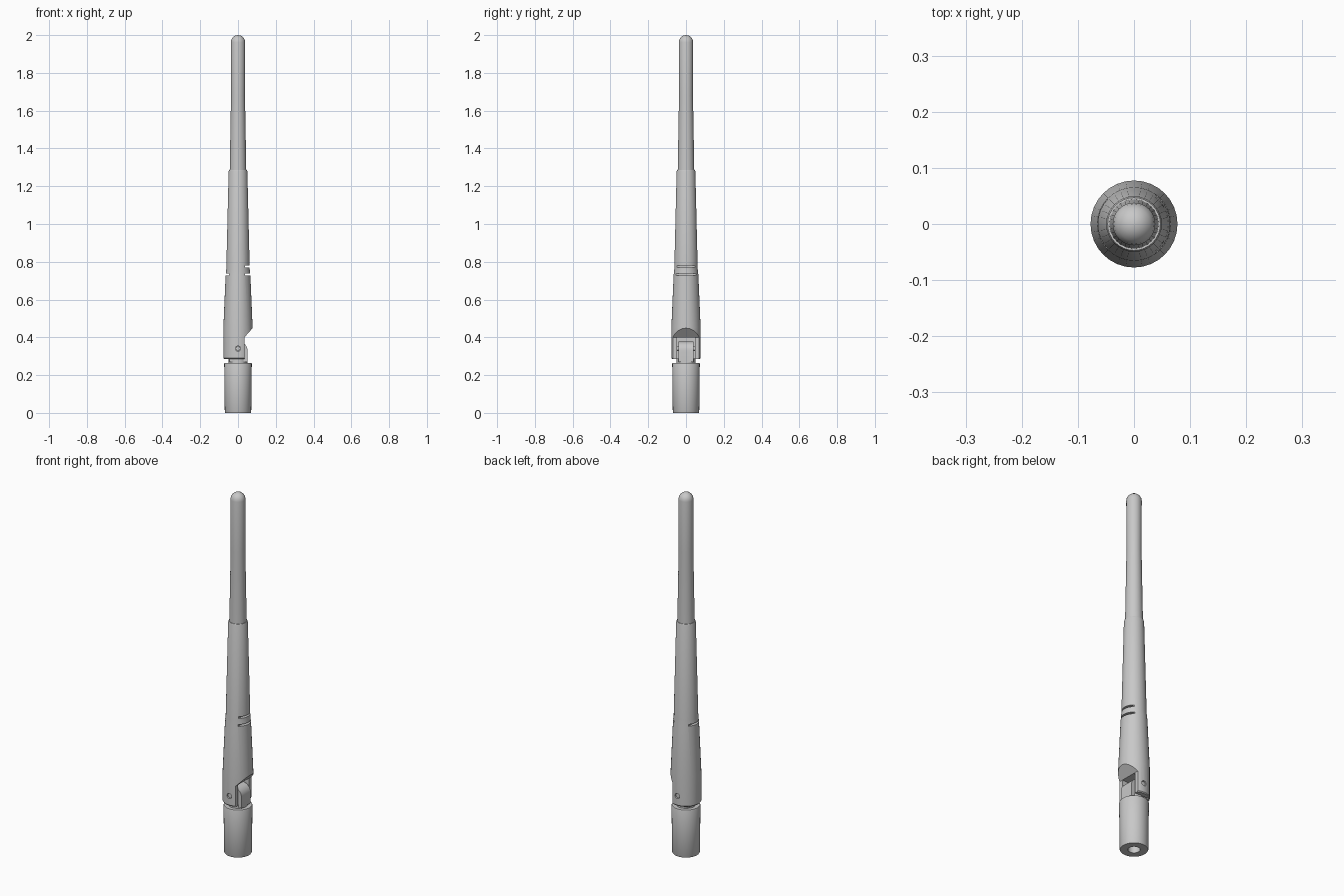
import bpy, bmesh, math

if "Cube" in bpy.data.objects:
    bpy.data.objects.remove(bpy.data.objects["Cube"], do_unlink=True)

grey = bpy.data.materials.new("plain_grey")
grey.use_nodes = True
grey.diffuse_color = (0.58, 0.58, 0.58, 1)
grey.node_tree.nodes["Principled BSDF"].inputs["Base Color"].default_value = grey.diffuse_color


def make(name, bm):
    bmesh.ops.recalc_face_normals(bm, faces=bm.faces)
    mesh = bpy.data.meshes.new(name)
    bm.to_mesh(mesh)
    bm.free()
    mesh.materials.append(grey)
    obj = bpy.data.objects.new(name, mesh)
    bpy.context.collection.objects.link(obj)
    return obj


def turned(name, profile, sides=32):
    """Lathe a list of (radius, height) into a closed solid."""
    bm = bmesh.new()
    rings = []
    for r, z in profile:
        rings.append([bm.verts.new((r * math.cos(2 * math.pi * i / sides),
                                    r * math.sin(2 * math.pi * i / sides), z))
                      for i in range(sides)])
    for a, b in zip(rings, rings[1:]):
        for i in range(sides):
            j = (i + 1) % sides
            bm.faces.new((a[i], a[j], b[j], b[i]))
    bm.faces.new(rings[0])
    bm.faces.new(rings[-1])
    return make(name, bm)


def prism(name, outline, half_width):
    """Extrude an (x, z) outline along y, centred on y = 0."""
    bm = bmesh.new()
    face = bm.faces.new([bm.verts.new((x, -half_width, z)) for x, z in outline])
    new = bmesh.ops.extrude_face_region(bm, geom=[face])["geom"]
    verts = [v for v in new if isinstance(v, bmesh.types.BMVert)]
    bmesh.ops.translate(bm, verts=verts, vec=(0, 2 * half_width, 0))
    return make(name, bm)


def block(x0, x1, z0, z1, half_width):
    return prism("cutter", [(x0, z0), (x1, z0), (x1, z1), (x0, z1)], half_width)


def circle(x, z, r, start=0, end=360, steps=16):
    return [(x + r * math.cos(math.radians(start + (end - start) * i / steps)),
             z + r * math.sin(math.radians(start + (end - start) * i / steps)))
            for i in range(steps + (end - start < 360))]


def cut(obj, cutter):
    mod = obj.modifiers.new("cut", 'BOOLEAN')
    mod.operation = 'DIFFERENCE'
    mod.solver = 'EXACT'
    mod.object = cutter
    cutter.hide_render = True
    select(obj)
    bpy.ops.object.modifier_apply(modifier=mod.name)
    bpy.data.objects.remove(cutter, do_unlink=True)


def select(obj):
    bpy.ops.object.select_all(action='DESELECT')
    obj.select_set(True)
    bpy.context.view_layer.objects.active = obj


# Connector base with a socket underneath and a swivel neck
base = turned("connector_base", [(0.03, 0.18), (0.03, 0), (0.068, 0), (0.07, 0.004),
                                 (0.073, 0.26), (0.071, 0.265)])
neck = turned("swivel_neck", [(0.05, 0.26), (0.05, 0.288)])

# Tapered sleeve
sleeve = turned("sleeve", [(0.074, 0.285), (0.0775, 0.29), (0.0775, 0.45), (0.0655, 0.73),
                           (0.062, 0.76), (0.0495, 1.28), (0.047, 1.287)])
# Fork slot, slanted opening and pin hole
cut(sleeve, block(-0.052, 0.2, 0.2, 0.4, 0.048))
cut(sleeve, prism("cutter", [(0.034, 0.2), (0.15, 0.2), (0.15, 0.53), (0.034, 0.4)], 0.2))
cut(sleeve, prism("cutter", circle(0, 0.34, 0.014), 0.2))
# Grip grooves: two on one side, one on the other
for z in (0.733, 0.775):
    cut(sleeve, block(0.038, 0.2, z - 0.005, z + 0.005, 0.2))
cut(sleeve, block(-0.2, -0.047, 0.728, 0.738, 0.2))

# Hinge tongue and pin
tongue = prism("hinge_tongue", [(-0.045, 0.27), (0.05, 0.27)]
               + circle(0.0025, 0.33, 0.0475, 0, 180), 0.04)
pin = prism("hinge_pin", circle(0, 0.34, 0.0125), 0.07)

# Slim upper rod with a domed end
dome = [(0.038 * math.cos(t), 1.962 + 0.038 * math.sin(t))
        for t in [math.radians(a) for a in (0, 20, 40, 60, 75, 88)]]
rod = turned("upper_rod", [(0.044, 1.27), (0.037, 1.68)] + dome)

for obj in (base, neck, sleeve, tongue, pin, rod):
    select(obj)
    bpy.ops.object.shade_smooth_by_angle(angle=math.radians(30))
